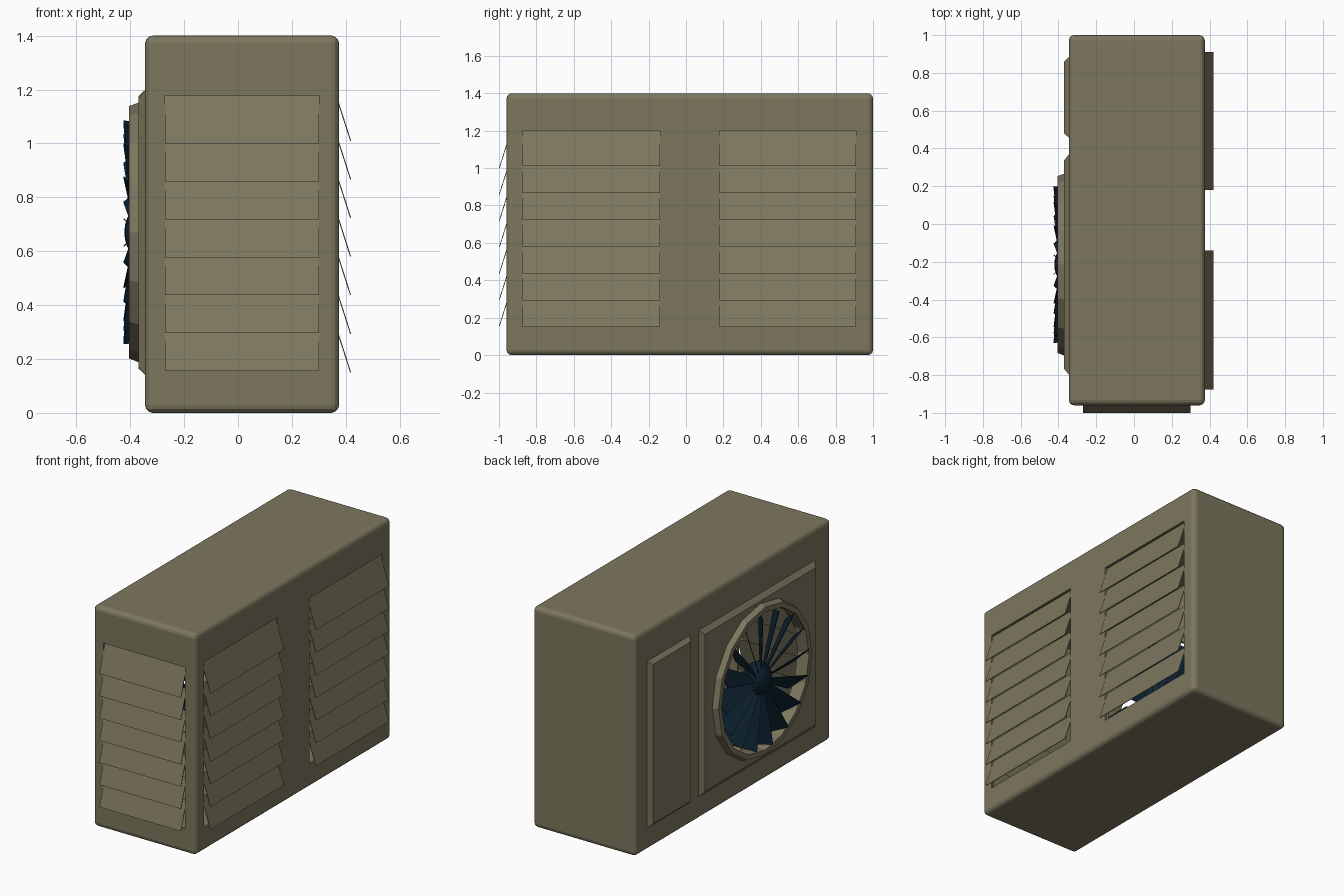
import bpy, bmesh, math
from mathutils import Vector

if "Cube" in bpy.data.objects:
    bpy.data.objects.remove(bpy.data.objects["Cube"])


def material(name, rgb):
    m = bpy.data.materials.new(name)
    m.diffuse_color = (*rgb, 1)
    m.use_nodes = True
    m.node_tree.nodes["Principled BSDF"].inputs["Base Color"].default_value = m.diffuse_color
    return m


OLIVE = material("olive_metal", (0.205, 0.185, 0.113))
NAVY = material("dark_blue", (0.004, 0.016, 0.030))


def finish(name, bm, mat):
    bmesh.ops.recalc_face_normals(bm, faces=bm.faces)
    me = bpy.data.meshes.new(name)
    bm.to_mesh(me)
    bm.free()
    me.materials.append(mat)
    ob = bpy.data.objects.new(name, me)
    bpy.context.collection.objects.link(ob)
    return ob


def add_hexa(bm, a, b):
    """Solid between two four-point loops."""
    va, vb = [bm.verts.new(p) for p in a], [bm.verts.new(p) for p in b]
    bm.faces.new(va)
    bm.faces.new(vb)
    for i in range(4):
        j = (i + 1) % 4
        bm.faces.new((va[i], va[j], vb[j], vb[i]))


def box(name, lo, hi, bevel=0.0):
    bm = bmesh.new()
    loop = lambda z: [(lo[0], lo[1], z), (hi[0], lo[1], z), (hi[0], hi[1], z), (lo[0], hi[1], z)]
    add_hexa(bm, loop(lo[2]), loop(hi[2]))
    if bevel:
        bmesh.ops.bevel(bm, geom=bm.edges[:], offset=bevel, segments=3, profile=0.5, affect='EDGES')
    return finish(name, bm, OLIVE)


def lathe(name, profile, sides=16):
    """Spin a closed (x, radius) profile about the fan axis."""
    bm = bmesh.new()
    rings = []
    for i in range(sides):
        a = math.tau * i / sides
        rings.append([bm.verts.new((x, CY + r * math.cos(a), CZ + r * math.sin(a))) for x, r in profile])
    n = len(profile)
    for i in range(sides):
        p, q = rings[i], rings[(i + 1) % sides]
        for k in range(n):
            m = (k + 1) % n
            bm.faces.new((p[k], p[m], q[m], q[k]))
    return finish(name, bm, OLIVE)


def disc_cutter(radius):
    bm = bmesh.new()
    ends = []
    for x in (-0.6, -0.25):
        ends.append([bm.verts.new((x, CY + radius * math.cos(math.tau * i / 16),
                                   CZ + radius * math.sin(math.tau * i / 16))) for i in range(16)])
        bm.faces.new(ends[-1])
    for i in range(16):
        j = (i + 1) % 16
        bm.faces.new((ends[0][i], ends[0][j], ends[1][j], ends[1][i]))
    return finish("cutter", bm, OLIVE)


def cut(ob, cutter):
    cutter.hide_render = True
    mod = ob.modifiers.new("cut", 'BOOLEAN')
    mod.operation, mod.solver, mod.object = 'DIFFERENCE', 'EXACT', cutter
    bpy.context.view_layer.objects.active = ob
    bpy.ops.object.modifier_apply(modifier=mod.name)
    bpy.data.objects.remove(cutter)


X0, X1, Y0, Y1, H = -0.345, 0.375, -0.96, 1.0, 1.4   # casing limits
CY, CZ = -0.215, 0.67                                # fan axis
COLUMNS = [(-0.875, -0.14), (0.18, 0.91)]            # right side louvre columns

# hollow casing with rounded edges, louvre openings and fan hole
body = box("casing", (X0, Y0, 0), (X1, Y1, H), 0.028)
W = 0.014
cut(body, box("cutter", (X0 + W, Y0 + W, W), (X1 - W, Y1 - W, H - W)))
for y0, y1 in COLUMNS:
    cut(body, box("cutter", (X1 - 0.1, y0, 0.15), (X1 + 0.1, y1, 1.2)))
cut(body, box("cutter", (-0.27, Y0 - 0.1, 0.155), (0.30, Y0 + 0.1, 1.178)))
cut(body, disc_cutter(0.455))


# louvres: seven slats leaning outward at the bottom
def louvre(name, place, u0, u1, z0, pitch, height, out):
    bm = bmesh.new()
    for k in range(7):
        zb = z0 + k * pitch
        sheet = lambda s: [place(u0, out - s, zb), place(u1, out - s, zb),
                           place(u1, -0.016 - s, zb + height), place(u0, -0.016 - s, zb + height)]
        add_hexa(bm, sheet(0), sheet(0.004))
    finish(name, bm, OLIVE)


for i, (y0, y1) in enumerate(COLUMNS):
    louvre(f"side_louvre_{i + 1}", lambda u, d, z: (X1 + d, u, z), y0, y1, 0.15, 0.1433, 0.19, 0.045)
louvre("front_louvre", lambda u, d, z: (u, Y0 - d, z), -0.27, 0.30, 0.155, 0.1408, 0.178, 0.04)


# raised panels with chamfered borders on the left side
def panel(name, y0, y1, z0, z1, inset):
    bm = bmesh.new()
    loop = lambda x, s: [(x, y0 + s, z0 + s), (x, y1 - s, z0 + s), (x, y1 - s, z1 - s), (x, y0 + s, z1 - s)]
    add_hexa(bm, loop(X0 + 0.002, 0), loop(X0 - 0.025, inset))
    return finish(name, bm, OLIVE)


panel("small_panel", 0.455, 0.885, 0.14, 1.2, 0.025)
cut(panel("fan_panel", -0.80, 0.37, 0.14, 1.2, 0.033), disc_cutter(0.455))

# sixteen-sided fan ring
lathe("fan_ring", [(-0.325, 0.468), (-0.368, 0.482), (-0.405, 0.468), (-0.405, 0.437), (-0.325, 0.437)])

# fan blades, pitched 45 degrees and widening outward
bm = bmesh.new()
for i in range(16):
    a = math.tau * i / 16
    r = Vector((0, math.cos(a), math.sin(a)))
    t = Vector((0, -math.sin(a), math.cos(a)))
    chord = (t + Vector((1, 0, 0))) * math.sqrt(0.5)
    mid = Vector((-0.37, CY, CZ))
    pts = [mid + r * rad + chord * c for rad, c in
           ((0.07, -0.025), (0.415, -0.075), (0.405, 0.075), (0.07, 0.025))]
    thick = chord.cross(r) * 0.004
    add_hexa(bm, pts, [p + thick for p in pts])
finish("fan_blades", bm, NAVY)

# domed fan hub
bpy.ops.mesh.primitive_uv_sphere_add(segments=24, ring_count=12, radius=1, location=(-0.345, CY, CZ))
hub = bpy.context.object
hub.name = "fan_hub"
hub.scale = (0.077, 0.105, 0.105)
hub.data.materials.append(NAVY)
bpy.ops.object.shade_smooth_by_angle()
